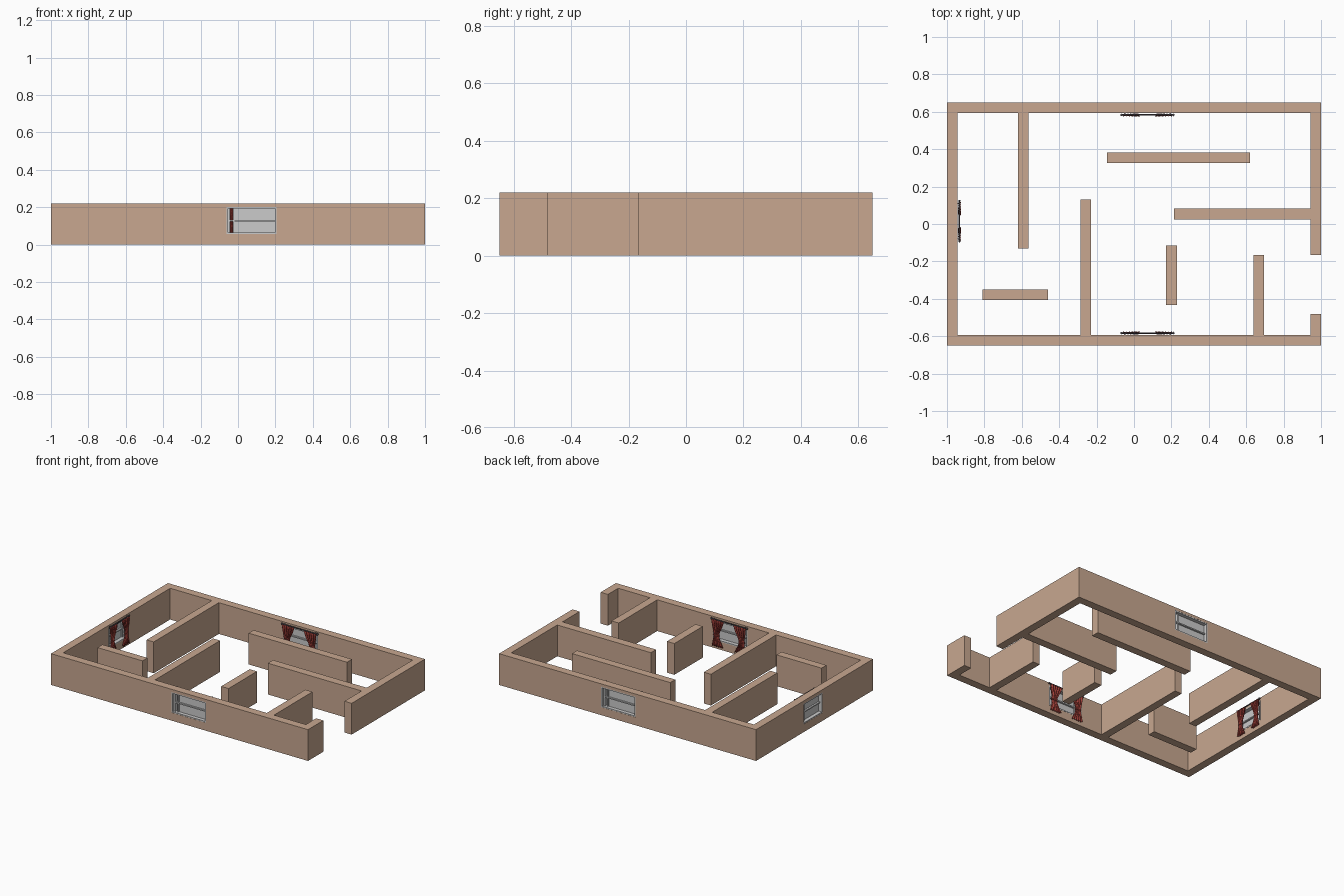
import bpy, bmesh
from math import sin, cos, pi, radians
from mathutils import Matrix, Vector

if "Cube" in bpy.data.objects:
    bpy.data.objects.remove(bpy.data.objects["Cube"])

H = 0.22      # wall height
T = 0.056     # wall thickness


def material(name, rgb):
    m = bpy.data.materials.new(name)
    m.diffuse_color = (*rgb, 1)
    m.use_nodes = True
    m.node_tree.nodes["Principled BSDF"].inputs["Base Color"].default_value = m.diffuse_color
    return m


WALL = material("plaster", (0.58, 0.39, 0.28))
RED = material("curtain_red", (0.36, 0.05, 0.04))
DARK = material("rod_dark", (0.08, 0.07, 0.08))


def add_object(name, bm, mat=None, matrix=None):
    bmesh.ops.recalc_face_normals(bm, faces=bm.faces[:])
    me = bpy.data.meshes.new(name)
    bm.to_mesh(me)
    bm.free()
    if matrix is not None:
        me.transform(matrix)
    if mat:
        me.materials.append(mat)
    ob = bpy.data.objects.new(name, me)
    bpy.context.collection.objects.link(ob)
    return ob


def add_box(bm, x0, x1, y0, y1, z0, z1):
    m = Matrix.LocRotScale(Vector(((x0 + x1) / 2, (y0 + y1) / 2, (z0 + z1) / 2)), None,
                           Vector((x1 - x0, y1 - y0, z1 - z0)))
    bmesh.ops.create_cube(bm, size=1, matrix=m)


def apply_modifiers(ob):
    bpy.context.view_layer.objects.active = ob
    for m in list(ob.modifiers):
        bpy.ops.object.modifier_apply(modifier=m.name)


# outer wall: one C-shaped plan with the doorway gap on the right side
X, Y = 1.0, 0.65
plan = [(X, -0.48), (X, -Y), (-X, -Y), (-X, Y), (X, Y), (X, -0.165), (X - T, -0.165),
        (X - T, Y - T), (-X + T, Y - T), (-X + T, -Y + T), (X - T, -Y + T), (X - T, -0.48)]
bm = bmesh.new()
face = bm.faces.new([bm.verts.new((x, y, 0)) for x, y in plan])
ext = bmesh.ops.extrude_face_region(bm, geom=[face])
bmesh.ops.translate(bm, vec=(0, 0, H), verts=[v for v in ext["geom"] if isinstance(v, bmesh.types.BMVert)])
outer = add_object("outer_wall", bm, WALL)

# partition walls
partitions = {
    "left_partition": (-0.62, -0.565, -0.13, Y - T),
    "low_left_partition": (-0.81, -0.46, -0.405, -0.35),
    "centre_partition": (-0.285, -0.23, -Y + T, 0.13),
    "back_partition": (-0.145, 0.62, 0.326, 0.382),
    "right_partition": (0.215, X - T, 0.025, 0.083),
    "short_partition": (0.172, 0.229, -0.432, -0.116),
    "entry_partition": (0.64, 0.696, -Y + T, -0.166),
}
for name, (x0, x1, y0, y1) in partitions.items():
    bm = bmesh.new()
    add_box(bm, x0, x1, y0, y1, 0, H)
    add_object(name, bm, WALL)


# curtain half-panel: pleated cloth pinched by a tie, then flaring out
def curtain_point(side, u, z):
    z_tie = 0.10
    if z > z_tie:
        t = (z - z_tie) / (0.208 - z_tie)
    else:
        t = 0.75 * (z_tie - z) / (z_tie - 0.022)
    s = t * t * (3 - 2 * t)
    width = 0.042 + 0.05 * s
    centre = 0.098 - 0.012 * s
    x = side * (centre + (u - 0.5) * width)
    y = T + 0.011 + (0.004 + 0.004 * s) * cos(u * 5 * 2 * pi)
    return x, y, z


def add_curtain(name, side, matrix):
    nu, nz = 30, 12
    bm = bmesh.new()
    rows = [[bm.verts.new(curtain_point(side, i / nu, 0.022 + 0.186 * j / nz)) for i in range(nu + 1)]
            for j in range(nz + 1)]
    for j in range(nz):
        for i in range(nu):
            bm.faces.new((rows[j][i], rows[j][i + 1], rows[j + 1][i + 1], rows[j + 1][i]))
    ob = add_object(name, bm, RED, matrix)
    mod = ob.modifiers.new("cloth", "SOLIDIFY")
    mod.thickness = 0.0015
    mod.offset = 0
    apply_modifiers(ob)
    for p in ob.data.polygons:
        p.use_smooth = True


# window in local space: x along the wall, y from outside to inside
def add_window(label, x, y, angle, width):
    hw, z0, z1, f = 0.134, 0.056, 0.2, 0.008
    mat = Matrix.Translation((x, y, 0)) @ Matrix.Rotation(radians(angle), 4, "Z") \
        @ Matrix.Diagonal((width / (2 * hw), 1, 1, 1))

    # opening
    bm = bmesh.new()
    add_box(bm, -hw, hw, -0.05, T + 0.05, z0, z1)
    cutter = add_object(label + "_cutter", bm, None, mat)
    cutter.hide_render = True
    mod = outer.modifiers.new(label, "BOOLEAN")
    mod.operation, mod.solver, mod.object = "DIFFERENCE", "EXACT", cutter
    apply_modifiers(outer)
    bpy.data.objects.remove(cutter)

    # fixed frame
    bm = bmesh.new()
    for a, b in ((-hw, -hw + f), (hw - f, hw)):
        add_box(bm, a, b, 0.001, T + 0.001, z0, z1)
    for a, b in ((z0, z0 + f), (z1 - f, z1)):
        add_box(bm, -hw + f, hw - f, 0.001, T + 0.001, a, b)
    add_box(bm, -hw + f, -hw + 0.02, 0.015, 0.04, z0 + f, z1 - f)
    add_object(label + "_frame", bm, None, mat)

    # sash bars, slid open a little on one side
    zm = (z0 + z1) / 2
    bm = bmesh.new()
    add_box(bm, -hw + 0.02, hw - f, 0.014, 0.042, zm - 0.004, zm + 0.004)
    add_box(bm, -hw + 0.034, -hw + 0.042, 0.018, 0.038, z0 + f, z1 - f)
    add_object(label + "_sash", bm, None, mat)

    # panes
    bm = bmesh.new()
    for a, b in ((z0 + f, zm - 0.004), (zm + 0.004, z1 - f)):
        add_box(bm, -hw + 0.042, hw - f, 0.026, 0.03, a, b)
    add_object(label + "_panes", bm, None, mat)

    # curtain rod with end knobs
    bm = bmesh.new()
    rod = Matrix.Translation((0, T + 0.011, 0.209)) @ Matrix.Rotation(pi / 2, 4, "Y")
    bmesh.ops.create_cone(bm, cap_ends=True, segments=12, radius1=0.004, radius2=0.004,
                          depth=0.276, matrix=rod)
    for s in (-1, 1):
        bmesh.ops.create_uvsphere(bm, u_segments=10, v_segments=6, radius=0.007,
                                  matrix=Matrix.Translation((s * 0.138, T + 0.011, 0.209)))
        add_box(bm, s * 0.12 - 0.003, s * 0.12 + 0.003, T, T + 0.011, 0.206, 0.212)
    add_object(label + "_curtain_rod", bm, DARK, mat)

    # curtains and ties
    for side, word in ((-1, "left"), (1, "right")):
        add_curtain(f"{label}_{word}_curtain", side, mat)
        bm = bmesh.new()
        c = side * 0.098
        add_box(bm, c - 0.023, c + 0.023, T + 0.005, T + 0.017, 0.097, 0.103)
        add_object(f"{label}_{word}_tie", bm, RED, mat)


add_window("front_window", 0.072, -Y, 0, 0.268)
add_window("back_window", 0.072, Y, 180, 0.268)
add_window("side_window", -X, 0.015, -90, 0.21)
